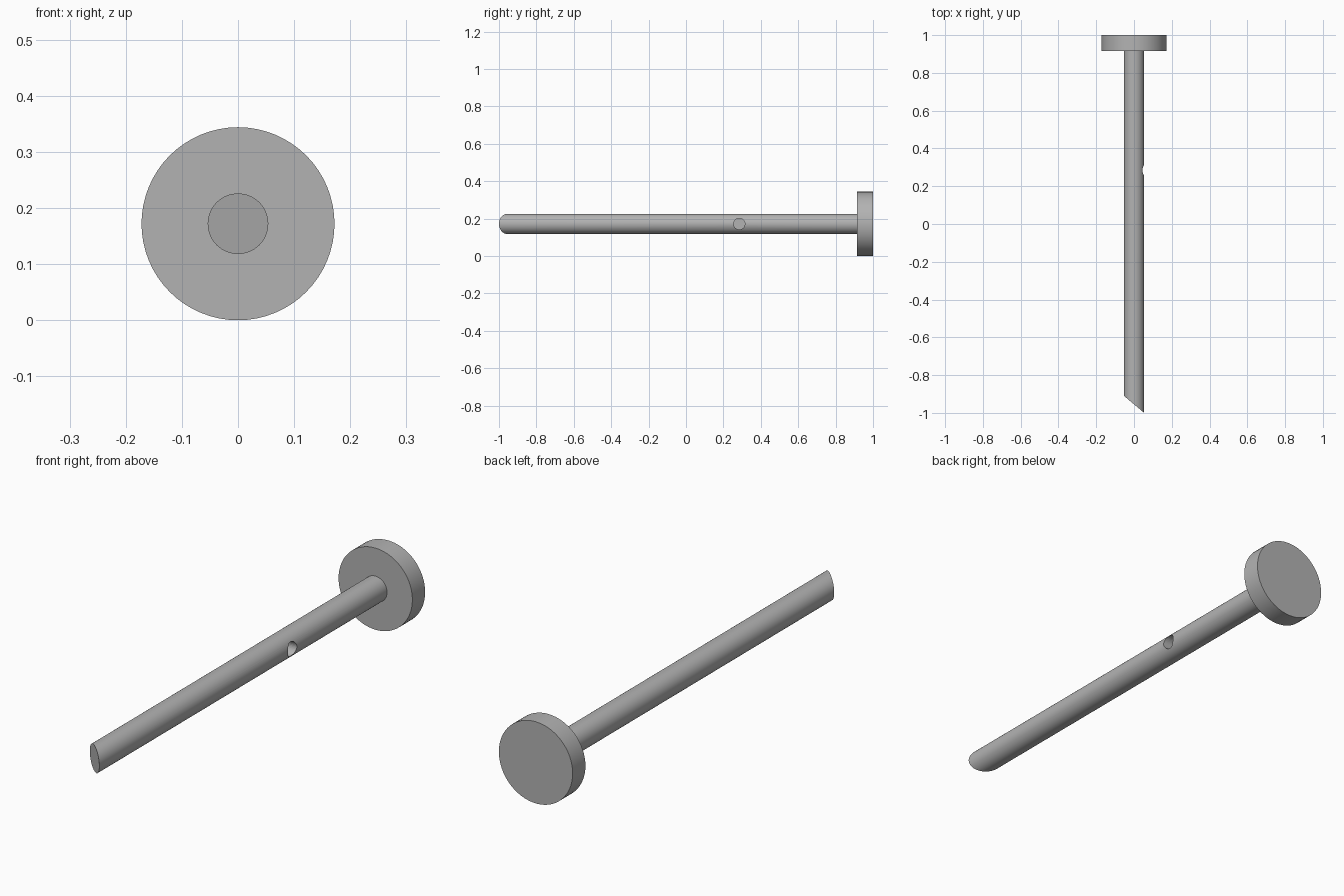
import bpy, bmesh, math
from mathutils import Matrix, Vector

cube = bpy.data.objects.get("Cube")
if cube:
    bpy.data.objects.remove(cube, do_unlink=True)

AXIS_Z = 0.172
HEAD_R = 0.172
SHAFT_R = 0.054
HEAD_FRONT = 0.915

steel = bpy.data.materials.new("grey steel")
steel.use_nodes = True
GREY = (0.45, 0.45, 0.45, 1)
steel.diffuse_color = GREY
steel.node_tree.nodes["Principled BSDF"].inputs["Base Color"].default_value = GREY


def cylinder(name, radius, start, end, sides=64):
    """Capped cylinder between two points, with its axis along start-end."""
    start, end = Vector(start), Vector(end)
    axis = end - start
    turn = axis.to_track_quat("Z", "Y").to_matrix().to_4x4()
    bm = bmesh.new()
    bmesh.ops.create_cone(bm, cap_ends=True, segments=sides, radius1=radius,
                          radius2=radius, depth=axis.length,
                          matrix=Matrix.Translation((start + end) / 2) @ turn)
    mesh = bpy.data.meshes.new(name)
    bm.to_mesh(mesh)
    bm.free()
    mesh.materials.append(steel)
    obj = bpy.data.objects.new(name, mesh)
    bpy.context.collection.objects.link(obj)
    return obj


def smooth(obj):
    bpy.ops.object.select_all(action="DESELECT")
    obj.select_set(True)
    bpy.context.view_layer.objects.active = obj
    bpy.ops.object.shade_smooth_by_angle(angle=math.radians(30))


# Round head at the back
head = cylinder("head", HEAD_R, (0, HEAD_FRONT, AXIS_Z), (0, 1, AXIS_Z))
smooth(head)

# Long shaft, its end sheared off at a slant
shaft = cylinder("shaft", SHAFT_R, (0, -1.1, AXIS_Z), (0, HEAD_FRONT, AXIS_Z))
bm = bmesh.new()
bm.from_mesh(shaft.data)
slant = math.radians(40)
cut = bmesh.ops.bisect_plane(
    bm, geom=bm.verts[:] + bm.edges[:] + bm.faces[:],
    plane_co=(SHAFT_R, -1, AXIS_Z),
    plane_no=(-math.sin(slant), -math.cos(slant), 0), clear_outer=True)
rim = [e for e in cut["geom_cut"] if isinstance(e, bmesh.types.BMEdge)]
bmesh.ops.holes_fill(bm, edges=rim, sides=0)
bmesh.ops.recalc_face_normals(bm, faces=bm.faces)
bm.to_mesh(shaft.data)
bm.free()

# Blind cross hole on the left side of the shaft
drill = cylinder("hole_cutter", 0.03, (0, 0.285, AXIS_Z), (0.1, 0.285, AXIS_Z), 32)
drill.hide_render = True
drill.hide_viewport = True
hole = shaft.modifiers.new("cross hole", "BOOLEAN")
hole.operation = "DIFFERENCE"
hole.solver = "EXACT"
hole.object = drill
smooth(shaft)
